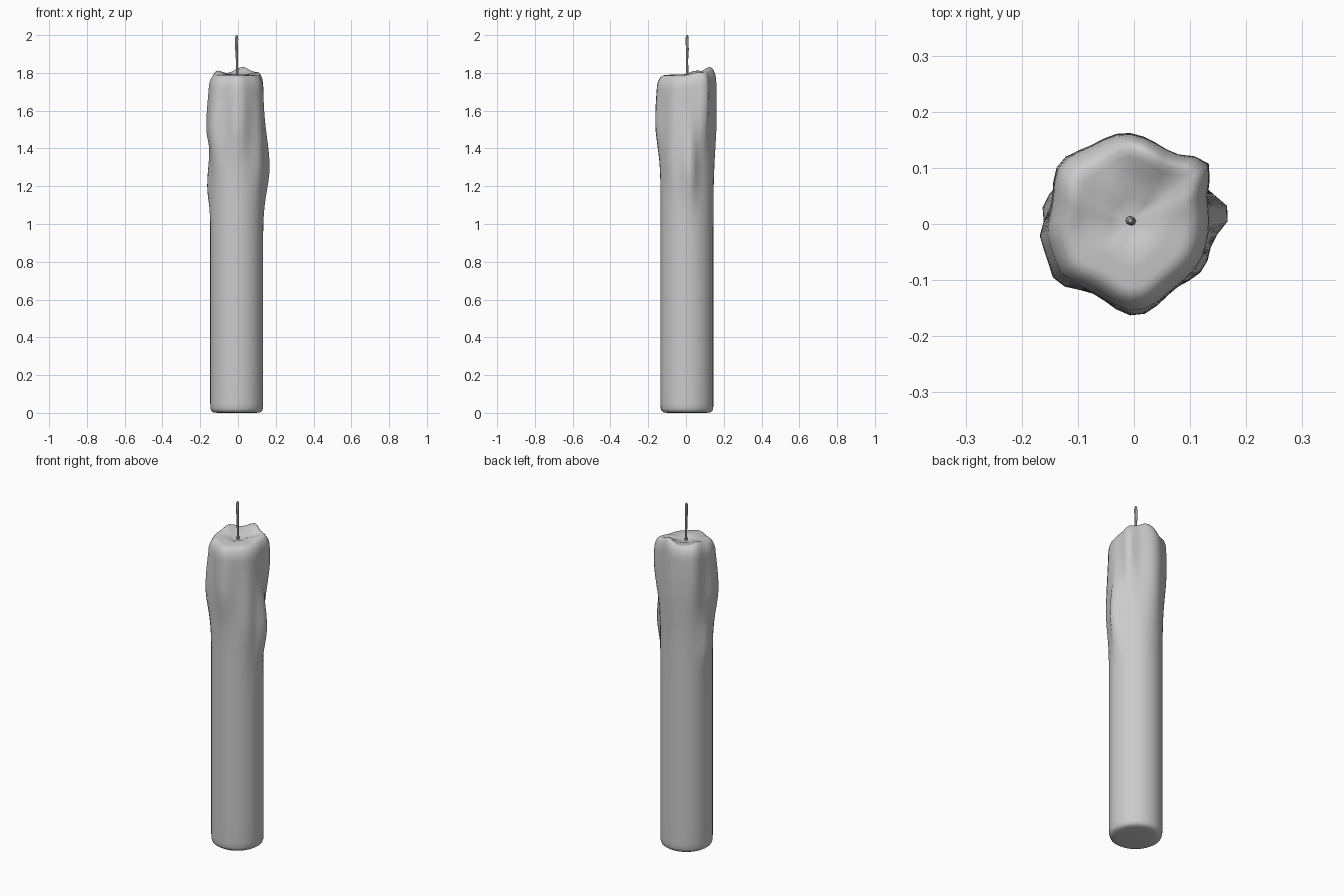
import bpy, bmesh, math

if "Cube" in bpy.data.objects:
    bpy.data.objects.remove(bpy.data.objects["Cube"])

CX, CY, R = -0.007, 0.005, 0.14
SEG = 40

# Wax runs: angle, angular width, bulge, peak z, spread below, spread above
DRIPS = [
    (5, 14, 0.038, 1.30, 0.17, 0.22),
    (-32, 18, 0.016, 1.35, 0.17, 0.30),
    (-86, 20, 0.029, 1.54, 0.17, 0.30),
    (-142, 16, 0.030, 1.50, 0.17, 0.25),
    (-170, 14, 0.022, 1.51, 0.09, 0.22),
    (172, 16, 0.018, 1.20, 0.11, 0.16),
    (140, 18, 0.023, 1.62, 0.22, 0.25),
    (95, 24, 0.018, 1.58, 0.25, 0.40),
    (37, 13, 0.034, 1.66, 0.20, 0.25),
]


def bump(a, centre, width):
    d = (a - centre + 180) % 360 - 180
    return math.exp(-(d / width) ** 2)


def wall_radius(a, z):
    r = R
    for ang, w, amp, zc, below, above in DRIPS:
        s = below if z < zc else above
        r += amp * bump(a, ang, w) * math.exp(-((z - zc) / s) ** 2)
    return r


def rim_height(a):
    return 1.788 + 0.043 * bump(a, 75, 28) + 0.024 * bump(a, 150, 30) + 0.012 * bump(a, 25, 20)


# Candle body: stacked rings from base to melted pool
bm = bmesh.new()
rings = []


def add_ring(fn):
    ring = []
    for i in range(SEG):
        a = 360 * i / SEG
        r, z = fn(a)
        t = math.radians(a)
        ring.append(bm.verts.new((CX + r * math.cos(t), CY + r * math.sin(t), z)))
    rings.append(ring)


# rounded foot
for r, z in ((0.10, 0.0), (0.122, 0.002), (0.134, 0.010), (0.139, 0.024)):
    add_ring(lambda a: (r, z))

# wall, following the uneven rim at the top
N = 36
for k in range(N + 1):
    f = k / N
    z0 = 0.05 + 0.8 * f / 0.2 if f < 0.2 else 0.85 + (f - 0.2) / 0.8 * 0.86

    def wall(a):
        lift = (rim_height(a) - 1.788) * max(0, (z0 - 1.5) / 0.21)
        return wall_radius(a, z0), z0 + lift
    add_ring(wall)

# soft shoulder, sharper on the raised back lip
for k in range(1, 7):
    t = math.radians(90 * k / 6)

    def shoulder(a):
        h = rim_height(a)
        zs = 1.71 + (h - 1.788)
        inset = 0.042 - 0.018 * bump(a, 75, 45)
        return (wall_radius(a, 1.71) - inset * (1 - math.cos(t)),
                zs + (h - zs) * math.sin(t))
    add_ring(shoulder)

# pool
for s, mix in ((0.88, 0.85), (0.72, 0.40), (0.52, 0.1), (0.32, 0.0), (0.15, 0.0)):
    def pool(a):
        h = rim_height(a)
        r = (wall_radius(a, 1.71) - 0.042 + 0.018 * bump(a, 75, 45)) * s
        floor = 1.793 - (0.008 if s < 0.4 else 0) - (0.006 if s < 0.2 else 0)
        return r, floor + (h - floor) * mix
    add_ring(pool)

for lo, hi in zip(rings, rings[1:]):
    for i in range(SEG):
        j = (i + 1) % SEG
        bm.faces.new((lo[i], lo[j], hi[j], hi[i]))
bm.faces.new(rings[0][::-1])
bm.faces.new(rings[-1])
for f in bm.faces:
    f.smooth = True
me = bpy.data.meshes.new("candle_body")
bm.to_mesh(me)
bm.free()
bpy.context.collection.objects.link(bpy.data.objects.new("candle_body", me))

# Wick: thin cord, a little thicker at the tip
cu = bpy.data.curves.new("wick", 'CURVE')
cu.dimensions = '3D'
cu.bevel_depth = 0.008
cu.bevel_resolution = 2
cu.use_fill_caps = True
pts = [(-0.004, 0.004, 1.76, 1.1), (-0.004, 0.006, 1.80, 0.8), (-0.006, 0.006, 1.87, 0.7),
       (-0.007, 0.007, 1.92, 0.95), (-0.007, 0.006, 1.98, 1.05), (-0.007, 0.006, 1.994, 0.85),
       (-0.007, 0.006, 2.0, 0.4)]
sp = cu.splines.new('POLY')
sp.points.add(len(pts) - 1)
for p, (x, y, z, r) in zip(sp.points, pts):
    p.co = (x, y, z, 1)
    p.radius = r
wick = bpy.data.objects.new("wick", cu)
bpy.context.collection.objects.link(wick)
bpy.context.view_layer.objects.active = wick
wick.select_set(True)
bpy.ops.object.convert(target='MESH')
bpy.ops.object.shade_smooth_by_angle()
